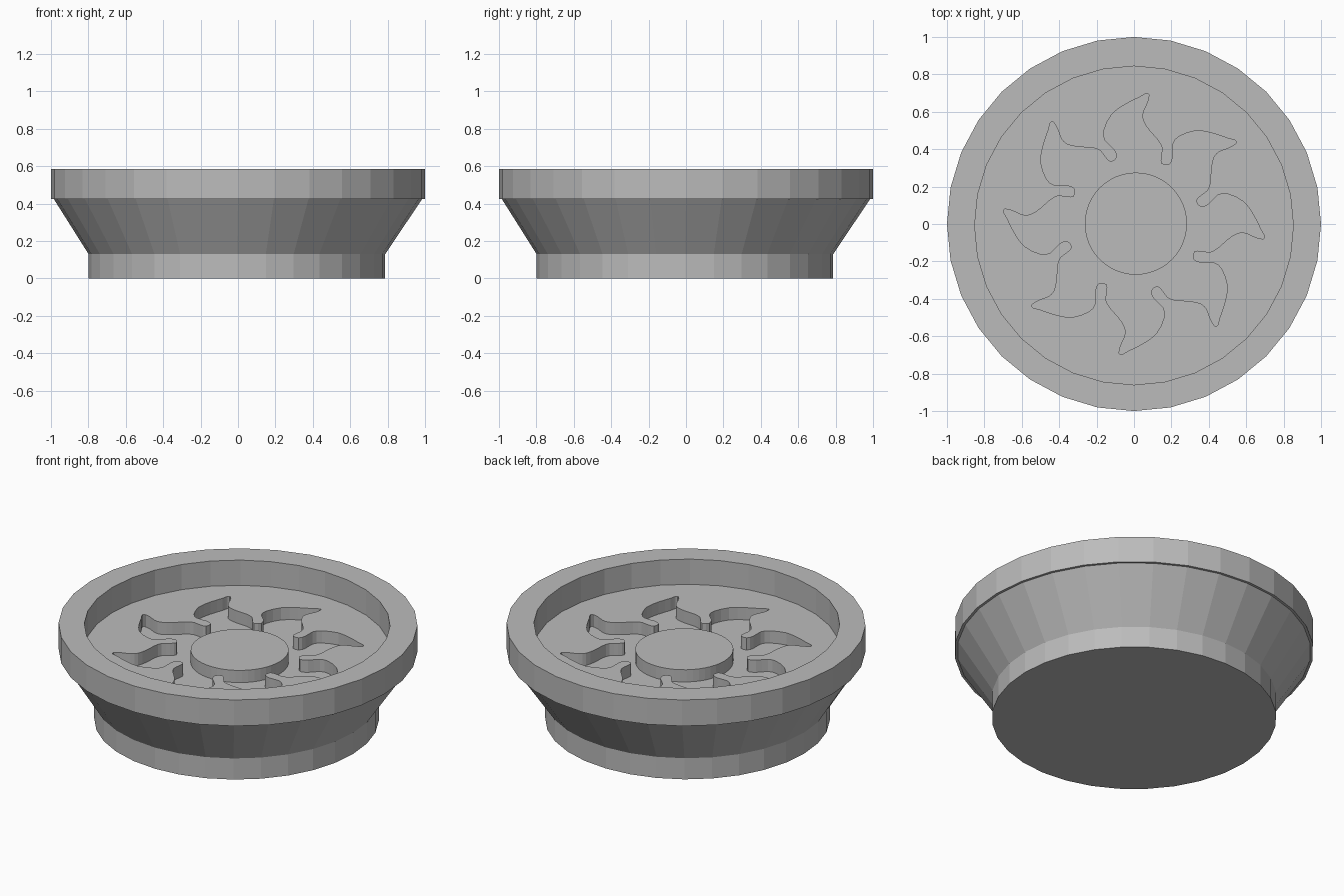
import bpy, bmesh
from math import pi, cos, sin
from mathutils import Vector, Matrix

cube = bpy.data.objects.get("Cube")
if cube:
    bpy.data.objects.remove(cube, do_unlink=True)

SIDES = 32
FLOOR, RECESS = 0.43, 0.355

stone = bpy.data.materials.new("plain grey")
stone.use_nodes = True
GREY = (0.5, 0.5, 0.5, 1)
stone.diffuse_color = GREY
stone.node_tree.nodes["Principled BSDF"].inputs["Base Color"].default_value = GREY


def finish(name, bm):
    bmesh.ops.recalc_face_normals(bm, faces=bm.faces[:])
    mesh = bpy.data.meshes.new(name)
    bm.to_mesh(mesh)
    bm.free()
    mesh.materials.append(stone)
    obj = bpy.data.objects.new(name, mesh)
    bpy.context.collection.objects.link(obj)
    return obj


def stack(name, loops):
    """Skin a list of equal-length point loops and cap both ends."""
    bm = bmesh.new()
    rings = [[bm.verts.new(p) for p in loop] for loop in loops]
    n = len(rings[0])
    for a, b in zip(rings, rings[1:]):
        for i in range(n):
            j = (i + 1) % n
            bm.faces.new((a[i], a[j], b[j], b[i]))
    bm.faces.new(rings[0])
    bm.faces.new(rings[-1])
    return finish(name, bm)


def circle(r, z, cx=0, cy=0, n=SIDES):
    return [(cx + r * cos(2 * pi * i / n), cy + r * sin(2 * pi * i / n), z)
            for i in range(n)]


# Dish: foot, flared side, upright rim and sunken floor
dish = stack("dish", [
    circle(0.793, 0, -0.006, -0.006),
    circle(0.793, 0.13, -0.006, -0.006),
    circle(0.985, 0.425),
    circle(1.0, 0.425),
    circle(1.0, 0.585),
    circle(0.852, 0.585, 0, -0.008),
    circle(0.852, FLOOR, 0, -0.008),
])

# One flame of the sun outline, from notch to notch, repeated around
flame = [(-.123, .332), (-.091, .358), (-.107, .401), (-.155, .449), (-.16, .503),
         (-.118, .588), (-.043, .642), (.032, .679), (.064, .698), (.08, .69),
         (.07, .647), (.048, .599), (.048, .556), (.08, .503), (.128, .449),
         (.15, .406), (.144, .358)]
points = []
for k in range(8):
    turn = Matrix.Rotation(-k * pi / 4, 2)
    points += [turn @ Vector(p) for p in flame]

# Smooth the outline by adding a curved midpoint on each span
outline = []
n = len(points)
for i in range(n):
    a, b, c, d = (points[(i + s) % n] for s in (-1, 0, 1, 2))
    outline += [b, (b + c) * 0.5625 - (a + d) * 0.0625]

# Sun-shaped recess cut into the floor
cutter = stack("sun_cutter", [[(p.x, p.y, z) for p in outline]
                              for z in (RECESS, FLOOR + 0.06)])
cutter.hide_render = True
cutter.hide_viewport = True
cut = dish.modifiers.new("sun recess", 'BOOLEAN')
cut.operation = 'DIFFERENCE'
cut.solver = 'EXACT'
cut.object = cutter

# Round hub standing in the recess, level with the floor
stack("hub", [circle(0.273, z, 0.01, 0.002, 48) for z in (RECESS, FLOOR)])
